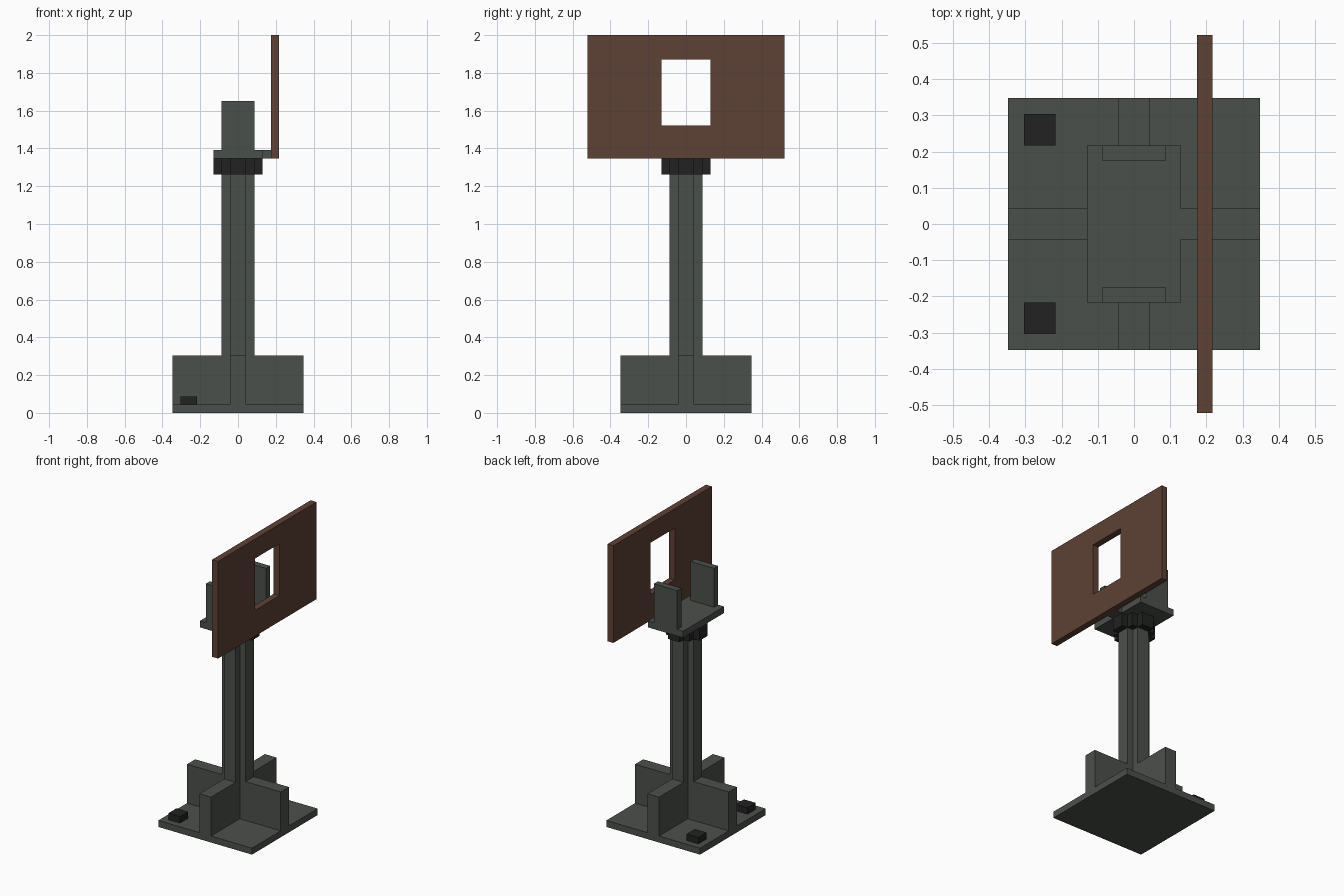
import bpy, bmesh

if "Cube" in bpy.data.objects:
    bpy.data.objects.remove(bpy.data.objects["Cube"])

U = 2 / 46  # the model sits on a regular grid of this size


def material(name, rgb):
    m = bpy.data.materials.new(name)
    m.diffuse_color = (*rgb, 1)
    m.use_nodes = True
    m.node_tree.nodes["Principled BSDF"].inputs["Base Color"].default_value = m.diffuse_color
    return m


GREY = material("grey green metal", (0.071, 0.079, 0.070))
DARK = material("black metal", (0.016, 0.016, 0.016))
BROWN = material("brown board", (0.110, 0.053, 0.036))


def finish(name, bm, mat):
    bmesh.ops.recalc_face_normals(bm, faces=bm.faces)
    mesh = bpy.data.meshes.new(name)
    bm.to_mesh(mesh)
    bm.free()
    mesh.materials.append(mat)
    obj = bpy.data.objects.new(name, mesh)
    bpy.context.collection.objects.link(obj)
    return obj


def prism(name, outline, z0, z1, mat):
    """Extrude an xy outline (grid units) from z0 to z1."""
    bm = bmesh.new()
    face = bm.faces.new([bm.verts.new((x * U, y * U, z0 * U)) for x, y in outline])
    top = bmesh.ops.extrude_face_region(bm, geom=[face], use_keep_orig=True)["geom"]
    bmesh.ops.translate(bm, vec=(0, 0, (z1 - z0) * U),
                        verts=[g for g in top if isinstance(g, bmesh.types.BMVert)])
    return finish(name, bm, mat)


def rect(x0, x1, y0, y1):
    return [(x0, y0), (x1, y0), (x1, y1), (x0, y1)]


def four_way(quarter):
    """Repeat a quarter outline around the centre."""
    pts = []
    for _ in range(4):
        pts += quarter
        quarter = [(-y, x) for x, y in quarter]
    return pts


# Base plate, cross ribs, cross-shaped post
prism("base_plate", rect(-8, 8, -8, 8), 0, 1, GREY)
prism("base_ribs", four_way([(8, 1), (1, 1), (1, 8)]), 1, 7, GREY)
prism("post", four_way([(2, 1), (1, 1), (1, 2)]), 7, 29, GREY)

# Stepped round collar
prism("collar", four_way([(3, 1), (2, 1), (2, 2), (1, 2), (1, 3)]), 29, 31, DARK)

# Head plate with a tongue reaching the board
prism("head_plate", [(-3, -5), (3, -5), (3, -1), (4, -1), (4, 1), (3, 1), (3, 5), (-3, 5)],
      31, 32, GREY)

# Paired side brackets and small base blocks
for side, s in (("left", 1), ("right", -1)):
    prism(side + "_bracket", rect(-2, 2, *sorted((4 * s, 5 * s))), 32, 38, GREY)
    prism(side + "_base_block", rect(-7, -5, *sorted((5 * s, 7 * s))), 1, 2, DARK)

# Upright board with a window opening
bm = bmesh.new()
rings = [[bm.verts.new((x * U, y * U, z * U)) for y, z in loop]
         for x, loop in ((4, rect(-12, 12, 31, 46)), (5, rect(-12, 12, 31, 46)),
                         (5, rect(-3, 3, 35, 43)), (4, rect(-3, 3, 35, 43)))]
for r in range(4):
    a, b = rings[r], rings[(r + 1) % 4]
    for i in range(4):
        j = (i + 1) % 4
        bm.faces.new((a[i], a[j], b[j], b[i]))
finish("shield_board", bm, BROWN)
